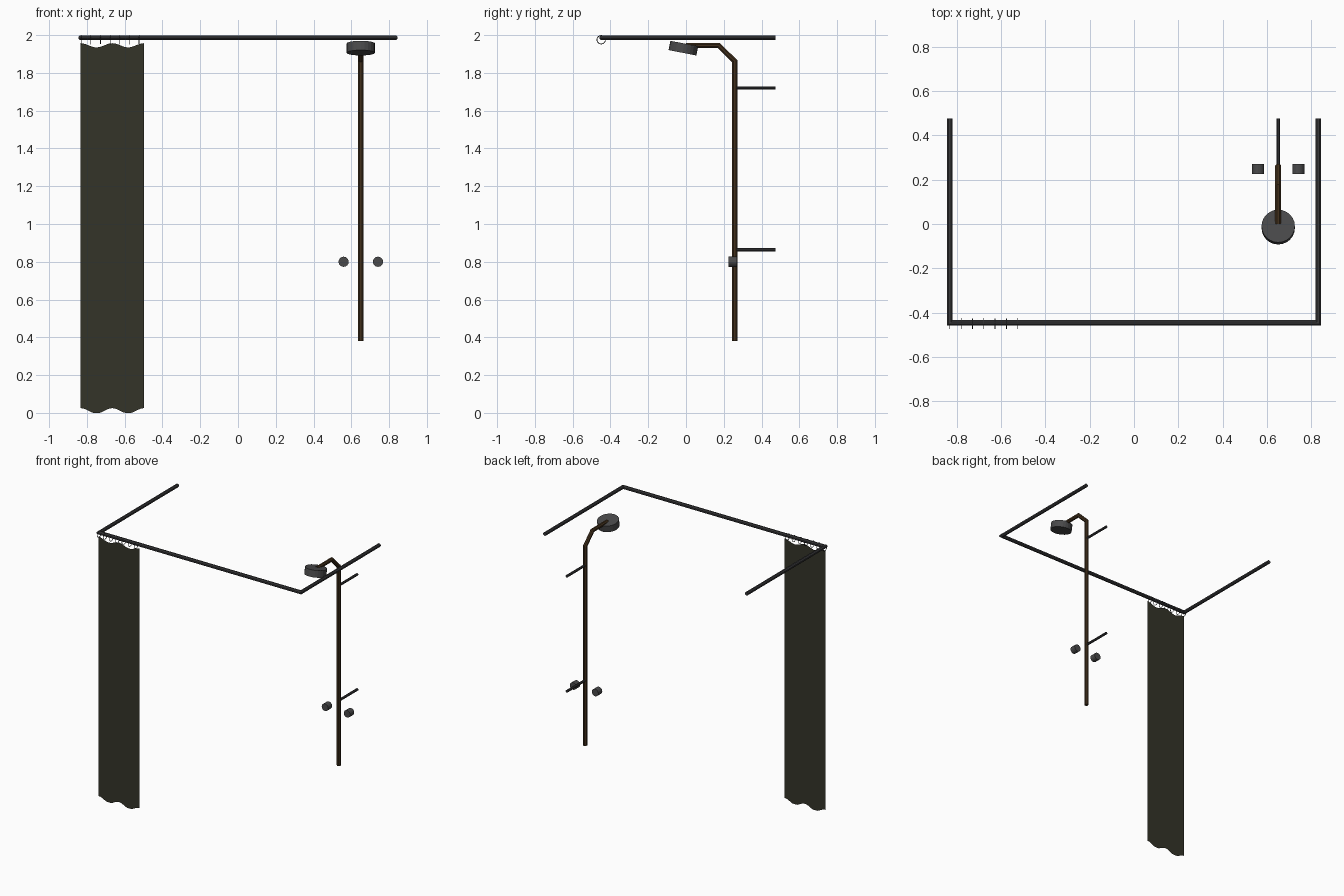
import bpy, bmesh, math
from mathutils import Vector, Matrix

if "Cube" in bpy.data.objects:
    bpy.data.objects.remove(bpy.data.objects["Cube"])


def material(name, srgb):
    m = bpy.data.materials.new(name)
    lin = [((c / 255 + 0.055) / 1.055) ** 2.4 for c in srgb]
    m.diffuse_color = (*lin, 1)
    m.use_nodes = True
    m.node_tree.nodes["Principled BSDF"].inputs["Base Color"].default_value = m.diffuse_color
    return m


RAIL = material("dark_rail_metal", (56, 56, 58))
STEEL = material("grey_metal", (74, 74, 75))
BROWN = material("bronze_pipe", (66, 48, 28))
CLOTH = material("olive_cloth", (52, 52, 40))


def finish(bm, name, mat):
    me = bpy.data.meshes.new(name)
    bm.to_mesh(me)
    bm.free()
    me.materials.append(mat)
    ob = bpy.data.objects.new(name, me)
    bpy.context.collection.objects.link(ob)
    return ob


def tube(name, pts, normal, r, mat, sides=8):
    """Sweep a polygon along a planar path with mitred corners."""
    pts, n = [Vector(p) for p in pts], Vector(normal)
    bm = bmesh.new()
    rings = []
    for i, p in enumerate(pts):
        t0 = (p - pts[i - 1]).normalized() if i else None
        t1 = (pts[i + 1] - p).normalized() if i < len(pts) - 1 else None
        b0 = (t0 or t1).cross(n)
        b1 = (t1 or t0).cross(n)
        b = (b0 + b1).normalized()
        b = b / b.dot(b0)
        ring = []
        for k in range(sides):
            a = 2 * math.pi * (k + 0.5) / sides
            ring.append(bm.verts.new(p + r * (math.cos(a) * n + math.sin(a) * b)))
        rings.append(ring)
    for r0, r1 in zip(rings, rings[1:]):
        for k in range(sides):
            j = (k + 1) % sides
            bm.faces.new((r0[k], r0[j], r1[j], r1[k]))
    bm.faces.new(rings[0])
    bm.faces.new(rings[-1])
    bmesh.ops.recalc_face_normals(bm, faces=bm.faces)
    return finish(bm, name, mat)


def disc(name, loc, r, depth, rot_x, mat, sides):
    bm = bmesh.new()
    bmesh.ops.create_cone(bm, cap_ends=True, segments=sides, radius1=r, radius2=r, depth=depth,
                          matrix=Matrix.Translation(loc) @ Matrix.Rotation(rot_x, 4, 'X'))
    return finish(bm, name, mat)


# curtain rail, U shape
RY, RZ = -0.446, 1.986
tube("curtain_rail", [(-0.831, 0.475, RZ), (-0.831, RY, RZ), (0.831, RY, RZ), (0.831, 0.475, RZ)],
     (0, 0, 1), 0.0135, RAIL)

# rings hanging round the rail
for i in range(7):
    bpy.ops.mesh.primitive_torus_add(location=(-0.83 + 0.051 * i, -0.449, 1.9755),
                                     rotation=(0, math.pi / 2, 0), major_radius=0.0225,
                                     minor_radius=0.002, major_segments=20, minor_segments=6)
    ring = bpy.context.object
    ring.name = f"curtain_ring_{i + 1}"
    ring.data.materials.append(RAIL)

# flat curtain with wavy top and bottom edges
bm = bmesh.new()
cols, x0, x1 = 32, -0.833, -0.498
prev = None
for i in range(cols + 1):
    u = i / cols
    wave = 0.011 * math.cos(4 * math.pi * u)
    x = x0 + (x1 - x0) * u
    pair = [bm.verts.new((x, -0.449, 0.014 + wave)), bm.verts.new((x, -0.449, 1.946 + wave))]
    if prev:
        bm.faces.new((prev[0], pair[0], pair[1], prev[1]))
    prev = pair
for v in bm.verts:
    if v.co.z < 1:
        v.co.z = max(v.co.z - 0.003 + 0.003 * math.cos(4 * math.pi * (v.co.x - x0) / (x1 - x0)), 0)
finish(bm, "curtain", CLOTH)

# shower riser pipe with bent arm
SX = 0.65
tube("shower_pipe", [(SX, 0.258, 0.38), (SX, 0.258, 1.862), (SX, 0.172, 1.946), (SX, 0.0, 1.946)],
     (1, 0, 0), 0.0145, BROWN)

# tilted shower head
disc("shower_head", (SX, -0.014, 1.931), 0.075, 0.05, math.radians(-11), STEEL, 24)

# wall brackets
for label, z in (("lower", 0.863), ("upper", 1.72)):
    tube(label + "_wall_bracket", [(SX, 0.258, z), (SX, 0.475, z)], (1, 0, 0), 0.0095, RAIL)

# tap knobs
for label, s in (("left", -1), ("right", 1)):
    disc(label + "_tap_knob", (SX + 0.091 * s, 0.248, 0.8), 0.027, 0.046, math.pi / 2, STEEL, 16)
